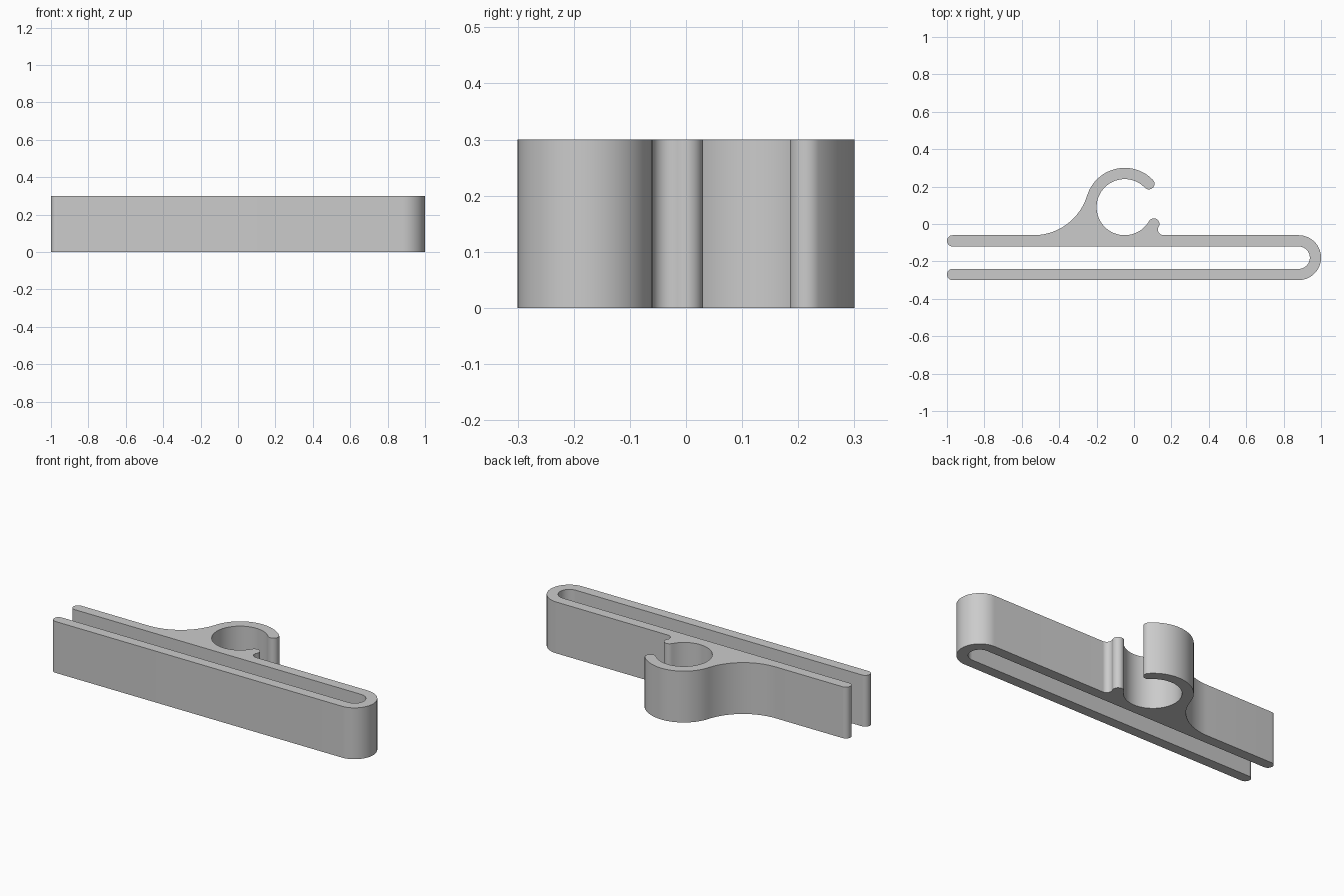
import bpy, bmesh
from math import radians, degrees, cos, sin, atan2, sqrt

cube = bpy.data.objects.get("Cube")
if cube:
    bpy.data.objects.remove(cube, do_unlink=True)

HEIGHT = 0.3
WALL = 0.06
TIP = WALL / 2
ARM_TOP = -0.06
BEND = (0.88, -0.18)
RING = (-0.05, 0.09)
BORE = 0.15
OUTER = BORE + WALL
MID = BORE + TIP
LIP, JAW = -30, 44          # angles of the two ends of the open ring
SWEEP = 0.3                 # radius of the large blend into the arm

outline = []


def arc(center, radius, start, end, step=5):
    """Append an arc to the outline, skipping a repeated joining point."""
    n = max(8, round(abs(end - start) / step))
    for i in range(n + 1):
        a = radians(start + (end - start) * i / n)
        p = (center[0] + radius * cos(a), center[1] + radius * sin(a))
        if not outline or max(abs(p[0] - outline[-1][0]), abs(p[1] - outline[-1][1])) > 1e-4:
            outline.append(p)


def on_ring(radius, angle):
    a = radians(angle)
    return (RING[0] + radius * cos(a), RING[1] + radius * sin(a))


# Outer side of the folded arms
arc(BEND, 2 * WALL, -90, 90)

# Small fillet and rounded lip of the clip
arc(on_ring(OUTER + TIP, LIP), TIP, -90, LIP - 180, 10)
arc(on_ring(MID, LIP), TIP, LIP, LIP + 180, 10)

# Bore, rounded jaw tip and outside of the clip
arc(RING, BORE, LIP, JAW - 360)
arc(on_ring(MID, JAW), TIP, JAW - 180, JAW, 10)
rise = ARM_TOP + SWEEP - RING[1]
run = sqrt((SWEEP + OUTER) ** 2 - rise ** 2)
tangent = degrees(atan2(rise, -run))
arc(RING, OUTER, JAW, tangent)

# Large blend down to the arm
arc((RING[0] - run, ARM_TOP + SWEEP), SWEEP, tangent - 180, -90, 3)

# Rounded arm ends and the slot between the arms
arc((-0.97, ARM_TOP - TIP), TIP, 90, 270, 10)
arc(BEND, WALL, 90, -90)
arc((-0.97, -0.27), TIP, 90, 270, 10)

# Extrude the outline into a solid
bm = bmesh.new()
base = bm.faces.new([bm.verts.new((x, y, 0)) for x, y in outline])
result = bmesh.ops.extrude_face_region(bm, geom=[base], use_keep_orig=True)
top = [v for v in result["geom"] if isinstance(v, bmesh.types.BMVert)]
bmesh.ops.translate(bm, verts=top, vec=(0, 0, HEIGHT))
bmesh.ops.recalc_face_normals(bm, faces=bm.faces[:])
mesh = bpy.data.meshes.new("slotted_clip")
bm.to_mesh(mesh)
bm.free()

# Plain grey plastic
grey = bpy.data.materials.new("grey_plastic")
grey.use_nodes = True
color = (0.6, 0.6, 0.6, 1)
grey.diffuse_color = color
grey.node_tree.nodes["Principled BSDF"].inputs["Base Color"].default_value = color
mesh.materials.append(grey)

clip = bpy.data.objects.new("slotted_clip", mesh)
bpy.context.collection.objects.link(clip)
bpy.ops.object.select_all(action="DESELECT")
clip.select_set(True)
bpy.context.view_layer.objects.active = clip
bpy.ops.object.shade_smooth_by_angle(angle=radians(30))
